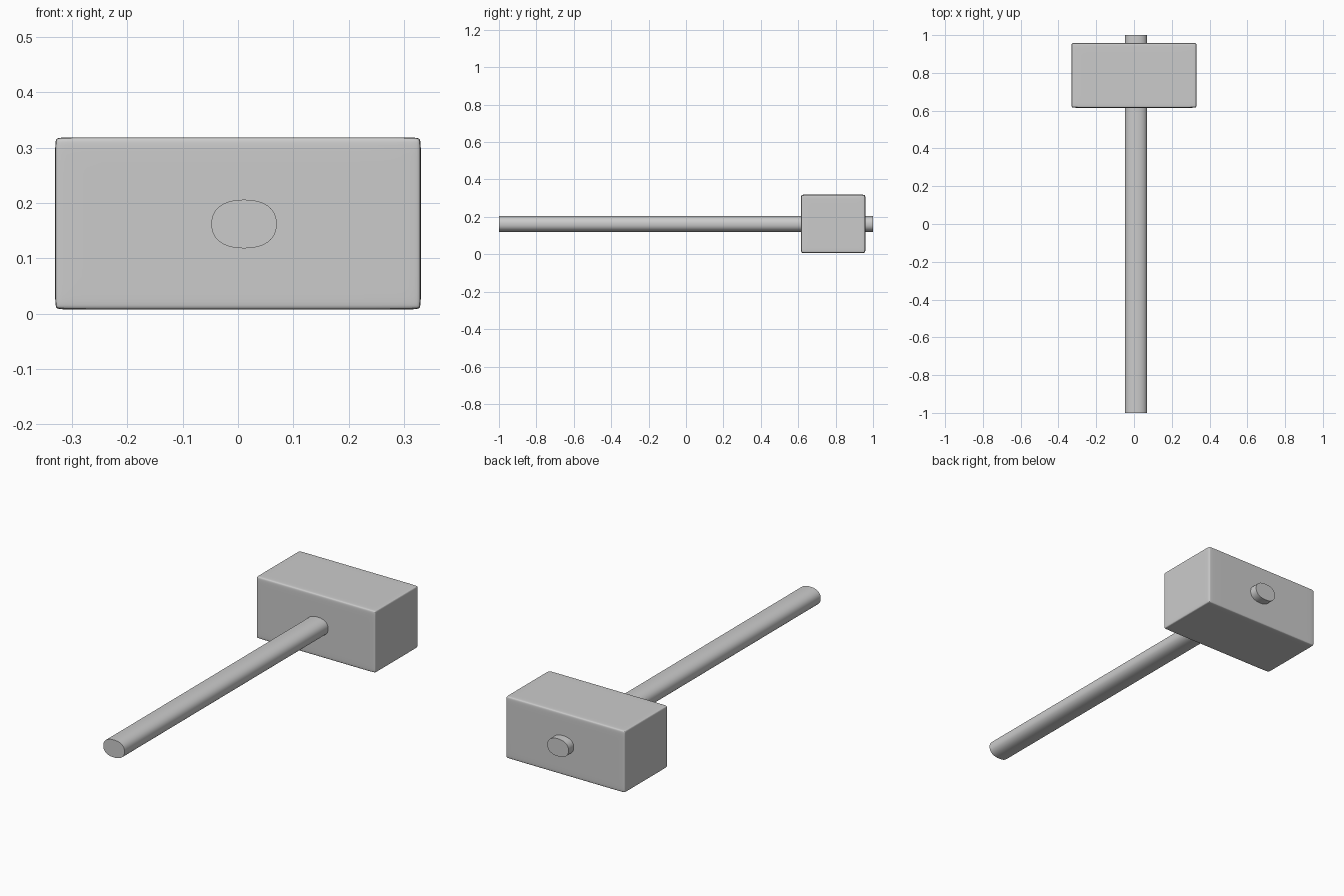
import bpy, bmesh, math
from mathutils import Vector

if "Cube" in bpy.data.objects:
    bpy.data.objects.remove(bpy.data.objects["Cube"])

grey = bpy.data.materials.new("plain grey")
grey.diffuse_color = (0.6, 0.6, 0.6, 1)
grey.use_nodes = True
grey.node_tree.nodes["Principled BSDF"].inputs["Base Color"].default_value = grey.diffuse_color


def finish(name, bm, subsurf=0):
    bmesh.ops.recalc_face_normals(bm, faces=bm.faces)
    me = bpy.data.meshes.new(name)
    bm.to_mesh(me)
    bm.free()
    me.materials.append(grey)
    ob = bpy.data.objects.new(name, me)
    bpy.context.collection.objects.link(ob)
    if subsurf:
        mod = ob.modifiers.new("round", 'SUBSURF')
        mod.levels = mod.render_levels = subsurf
    bpy.ops.object.select_all(action='DESELECT')
    ob.select_set(True)
    bpy.context.view_layer.objects.active = ob
    bpy.ops.object.shade_smooth_by_angle(angle=math.radians(40))
    return ob


# Mallet head: box with support loops near its edges, softened by subdivision
half = Vector((0.337, 0.178, 0.162))
centre = Vector((0, 0.787, 0.163))
bm = bmesh.new()
bmesh.ops.create_cube(bm, size=2)
for v in bm.verts:
    v.co = Vector([c * h for c, h in zip(v.co, half)])
for axis in range(3):
    for side in (-1, 1):
        n = Vector((0, 0, 0))
        n[axis] = 1
        bmesh.ops.bisect_plane(bm, geom=bm.verts[:] + bm.edges[:] + bm.faces[:],
                               plane_co=n * side * (half[axis] - 0.024), plane_no=n)
# Faces bulge slightly: pull the rim loops inwards
for v in bm.verts:
    outer = [abs(v.co[i]) > half[i] - 0.001 for i in range(3)]
    near = [abs(v.co[i]) > half[i] - 0.03 for i in range(3)]
    for i in range(3):
        if outer[i]:
            v.co[i] -= math.copysign(0.003 * (sum(near) - 1), v.co[i])
    v.co += centre
finish("mallet_head", bm, 3)

# Handle: flattened round bar running right through the head
bm = bmesh.new()
ring = []
for i in range(48):
    a = math.tau * i / 48
    c, s = math.cos(a), math.sin(a)
    ring.append(bm.verts.new((0.011 + 0.059 * math.copysign(abs(c) ** 0.87, c), -1,
                              0.162 + 0.044 * math.copysign(abs(s) ** 0.87, s))))
face = bm.faces.new(ring)
out = bmesh.ops.extrude_face_region(bm, geom=[face], use_keep_orig=True)
for g in out["geom"]:
    if isinstance(g, bmesh.types.BMVert):
        g.co.y = 1
finish("handle", bm)
